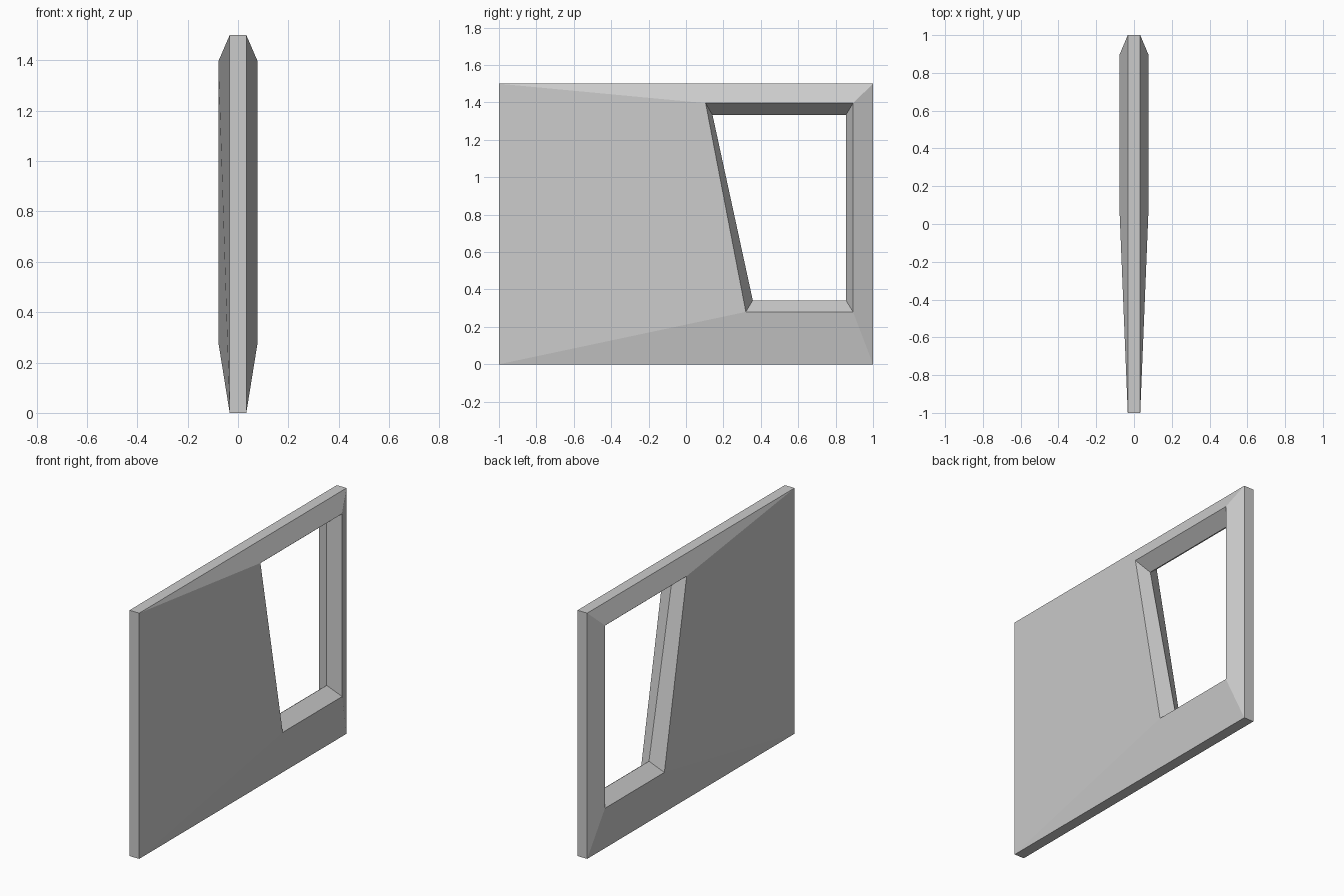
import bpy, bmesh

if "Cube" in bpy.data.objects:
    bpy.data.objects.remove(bpy.data.objects["Cube"])

# Loops in (y, z): outer rectangle, raised window rim, inner window ridge
outer = [(-1, 0), (1, 0), (1, 1.5), (-1, 1.5)]
rim = [(0.32, 0.28), (0.893, 0.28), (0.893, 1.396), (0.105, 1.396)]
ridge = [(0.357, 0.342), (0.855, 0.342), (0.855, 1.332), (0.142, 1.332)]

# Cross-section of the panel, going round from one side to the other
rings = [(0.033, outer), (0.078, rim), (0, ridge), (-0.078, rim), (-0.033, outer)]

bm = bmesh.new()
loops = [[bm.verts.new((x, y, z)) for y, z in pts] for x, pts in rings]

# Bridge each ring to the next, closing back to the first
for i, a in enumerate(loops):
    b = loops[(i + 1) % len(loops)]
    for j in range(4):
        k = (j + 1) % 4
        bm.faces.new((a[j], a[k], b[k], b[j]))
bmesh.ops.recalc_face_normals(bm, faces=bm.faces[:])

# Flat-shaded panel object
mesh = bpy.data.meshes.new("window_panel")
bm.to_mesh(mesh)
bm.free()
panel = bpy.data.objects.new("window_panel", mesh)
bpy.context.collection.objects.link(panel)
